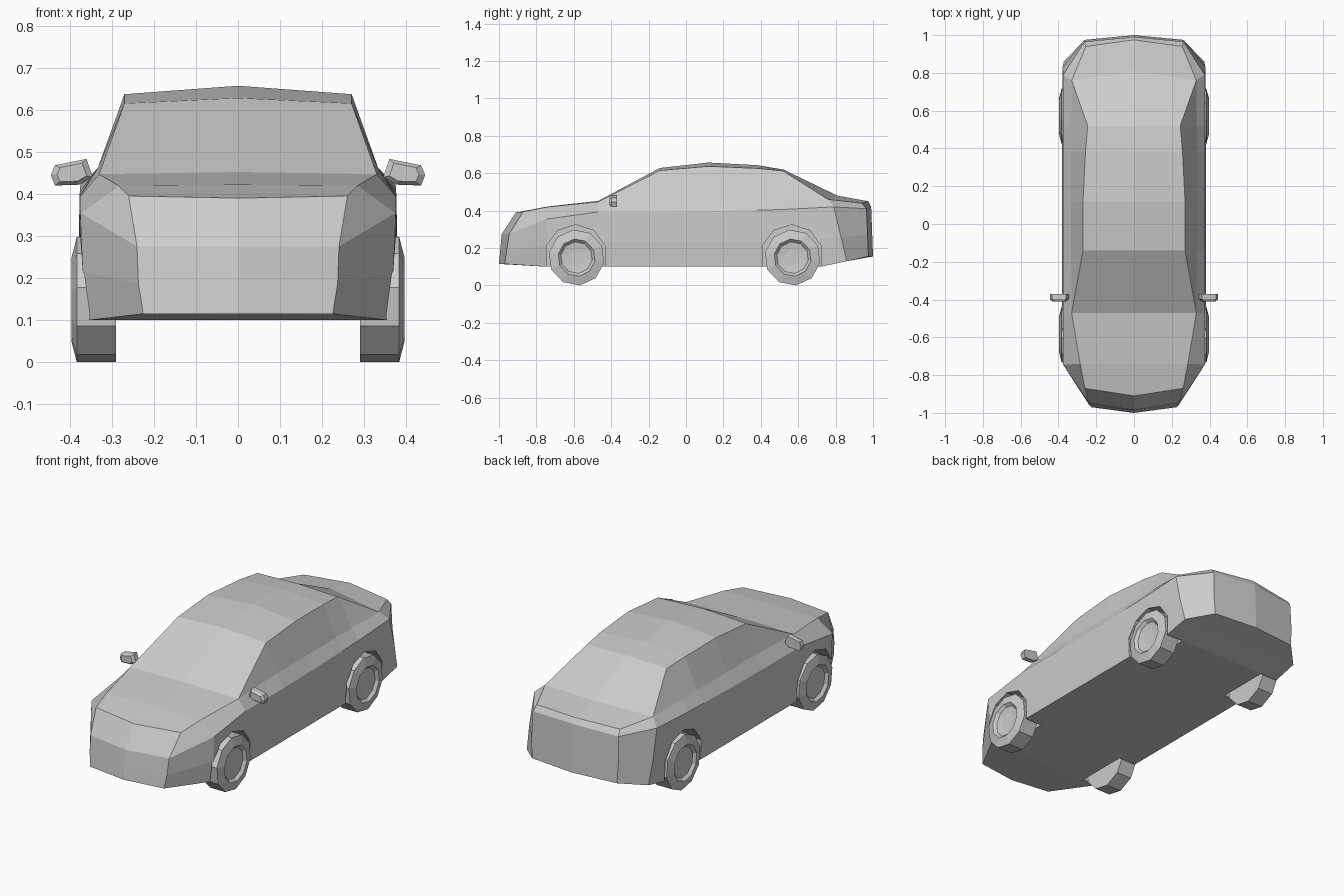
import bpy, bmesh
from math import sin, cos, radians, tau
from mathutils import Vector

if "Cube" in bpy.data.objects:
    bpy.data.objects.remove(bpy.data.objects["Cube"])


def loft(rings, name, closed=False, mirror=False):
    """Skin a list of point rings; closed rings get end caps."""
    bm = bmesh.new()
    vs = [[bm.verts.new(p) for p in r] for r in rings]
    n = len(rings[0])
    for a, b in zip(vs, vs[1:]):
        for i in range(n if closed else n - 1):
            j = (i + 1) % n
            bm.faces.new((a[i], a[j], b[j], b[i]))
    if closed:
        bm.faces.new(vs[0])
        bm.faces.new(vs[-1])
    bmesh.ops.remove_doubles(bm, verts=bm.verts, dist=0.0005)
    if mirror:
        bmesh.ops.mirror(bm, geom=bm.verts[:] + bm.edges[:] + bm.faces[:],
                         axis='X', merge_dist=0.0005)
        bmesh.ops.remove_doubles(bm, verts=bm.verts, dist=0.0005)
    bmesh.ops.recalc_face_normals(bm, faces=bm.faces)
    mesh = bpy.data.meshes.new(name)
    bm.to_mesh(mesh)
    bm.free()
    ob = bpy.data.objects.new(name, mesh)
    bpy.context.collection.objects.link(ob)
    return ob


def disc_rings(profile, y, z, side, n, start):
    """Polygonal rings about the x axis from (radius, x) pairs."""
    return [[(side * x, y + r * cos(radians(start) + tau * i / n),
              z + r * sin(radians(start) + tau * i / n)) for i in range(n)]
            for r, x in profile]


def section(centre, roof, waist, shoulder, sill, floor_y=None):
    """Half ring of the body: centre top, roof edge, waist, shoulder, side, sill, floor."""
    side = Vector(shoulder).lerp(Vector(sill), .55)
    if sill[0]:
        side.x += .005
    floor = (0, sill[1] if floor_y is None else floor_y, sill[2])
    return [(0, *centre), roof, waist, shoulder, side, sill, floor]


def cabin(y, top, roof_x, roof_z, sill_y=None):
    """Cabin section: the waist and shoulder follow straight rules along the car."""
    roof = (roof_x, y, roof_z)
    waist = (.333, y, .462) if roof_z > .47 else roof
    shoulder = (.376, y, .393 + .025 * max(0, y))
    return section((y, top), roof, waist, shoulder, (.374, y if sill_y is None else sill_y, .10))


def deck(centre, edge, shoulder, sill, floor_y=None):
    """Hood or trunk section, where roof edge and waist are one point."""
    return section(centre, edge, edge, shoulder, sill, floor_y)


# Body, front to back
nose, tail = (-.91, .39), (.975, .45)
body = loft([
    deck(nose, (0, *nose), (0, -.985, .275), (0, -1, .12)),
    deck(nose, (.26, -.87, .395), (.24, -.945, .275), (.225, -.97, .115), -1),
    deck((-.74, .422), (.285, -.74, .42), (.375, -.745, .355), (.355, -.74, .10)),
    cabin(-.47, .452, .33, .447),
    cabin(-.14, .628, .27, .615),
    cabin(.12, .657, .27, .637),
    cabin(.38, .643, .257, .626),
    cabin(.52, .62, .245, .612, .72),
    deck((.81, .48), (.33, .76, .46), (.375, .79, .42), (.372, .86, .13)),
    deck(tail, (.255, .94, .44), (.262, .965, .41), (.26, .975, .155), 1),
    deck(tail, (0, *tail), (0, .99, .42), (0, 1, .155)),
], "car_body", mirror=True)

# Wheel arches cut into the body, and the wheels
wheel_profile = [(.15, .29), (.15, .383), (.10, .396), (.085, .381), (.045, .376)]
for end, y in (("front", -.59), ("rear", .565)):
    for label, s in (("right", 1), ("left", -1)):
        cutter = loft(disc_rings([(.165, .27), (.165, .5)], y, .16, s, 10, 18),
                      "arch_cutter", closed=True)
        cutter.hide_render = True
        mod = body.modifiers.new("arch", 'BOOLEAN')
        mod.operation = 'DIFFERENCE'
        mod.solver = 'EXACT'
        mod.object = cutter
        bpy.context.view_layer.objects.active = body
        bpy.ops.object.modifier_apply(modifier=mod.name)
        bpy.data.objects.remove(cutter)
        loft(disc_rings(wheel_profile, y + .005, .149, s, 10, -83),
             f"{end}_{label}_wheel", closed=True)

# Door mirrors
outline = [(.36, .483), (.435, .468), (.445, .445), (.435, .42), (.375, .422), (.345, .44)]
for label, s in (("right", 1), ("left", -1)):
    loft([[(s * (.395 + (x - .395) * k), y, .45 + (z - .45) * k) for x, z in outline]
          for y, k in ((-.41, .7), (-.398, 1), (-.37, 1))],
         f"{label}_door_mirror", closed=True)
